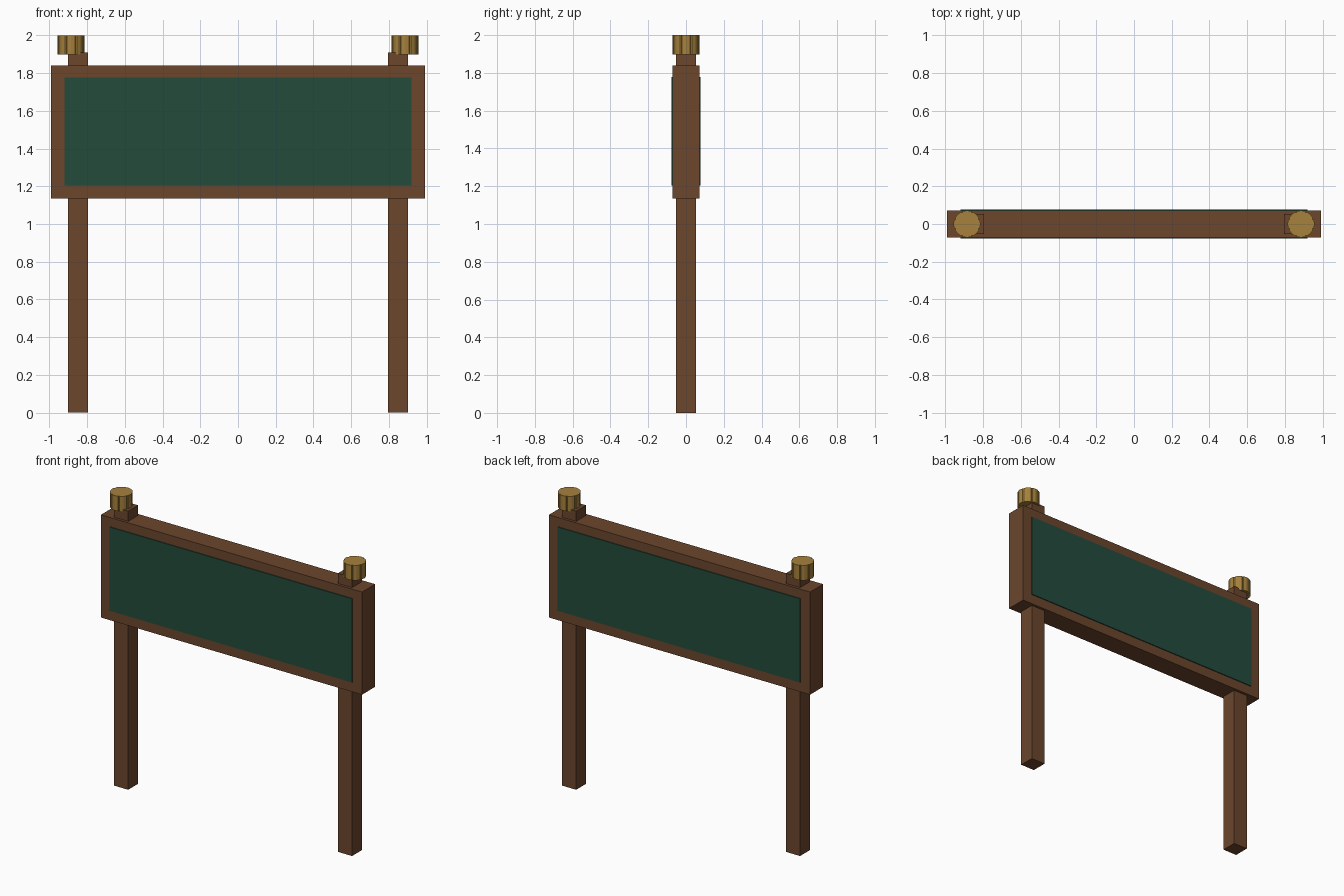
import bpy
import bmesh
from math import cos, sin, radians

default = bpy.data.objects.get("Cube")
if default:
    bpy.data.objects.remove(default, do_unlink=True)


def material(name, rgb):
    mat = bpy.data.materials.new(name)
    mat.use_nodes = True
    color = (*rgb, 1)
    mat.diffuse_color = color
    mat.node_tree.nodes["Principled BSDF"].inputs["Base Color"].default_value = color
    return mat


def finish(name, bm, mat):
    bmesh.ops.recalc_face_normals(bm, faces=bm.faces)
    mesh = bpy.data.meshes.new(name)
    bm.to_mesh(mesh)
    bm.free()
    mesh.materials.append(mat)
    obj = bpy.data.objects.new(name, mesh)
    bpy.context.collection.objects.link(obj)
    return obj


def box(name, size, center, mat):
    bm = bmesh.new()
    bmesh.ops.create_cube(bm, size=1)
    bmesh.ops.scale(bm, vec=size, verts=bm.verts)
    bmesh.ops.translate(bm, vec=center, verts=bm.verts)
    return finish(name, bm, mat)


def fluted_cap(name, x, bottom, top, mat, lobes=8):
    """Round cap with narrow vertical grooves between its lobes."""
    bm = bmesh.new()
    step = 360 / lobes
    ring = []
    for i in range(lobes):
        for offset, radius in ((-18, .071), (0, .072), (18, .071), (step / 2, .065)):
            a = radians(i * step + offset)
            ring.append(bm.verts.new((x + radius * cos(a), radius * sin(a), bottom)))
    base = bm.faces.new(ring)
    extruded = bmesh.ops.extrude_face_region(bm, geom=[base], use_keep_orig=True)
    verts = [v for v in extruded["geom"] if isinstance(v, bmesh.types.BMVert)]
    bmesh.ops.translate(bm, vec=(0, 0, top - bottom), verts=verts)
    return finish(name, bm, mat)


wood = material("brown wood", (.147, .0614, .0258))
green = material("dark green board", (.0167, .0709, .045))
gold = material("dull gold", (.38, .219, .045))

# Sign board with a raised plate on each face
box("board_frame", (1.98, .142, .704), (0, 0, 1.488), wood)
for side, y in (("front", -.0725), ("back", .0725)):
    box(side + "_panel", (1.84, .009, .574), (0, y, 1.49), green)

# Posts and their caps
for side, s in (("left", 1), ("right", -1)):
    box(side + "_post", (.106, .106, 1.91), (s * .849, 0, .955), wood)
    fluted_cap(side + "_cap", s * .885, 1.898, 2.0, gold)
